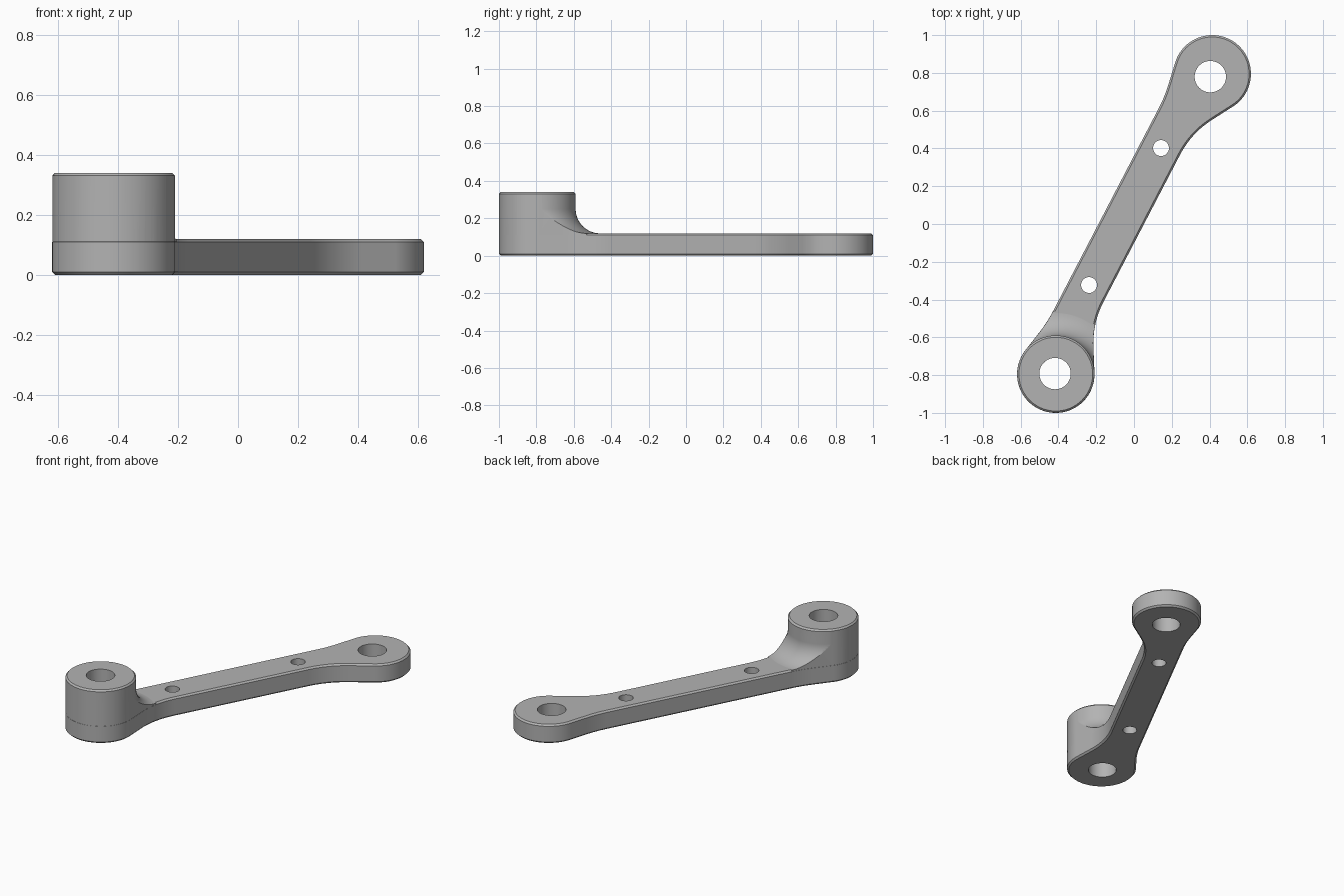
import bpy, bmesh, math
from mathutils import Vector, Matrix

cube = bpy.data.objects.get("Cube")
if cube:
    bpy.data.objects.remove(cube, do_unlink=True)

HUB = Vector((0.414, 0.795))          # far hub; the boss sits opposite
HALF = HUB.length
TURN = Matrix.Rotation(math.atan2(HUB.y, HUB.x), 4, 'Z')
HUB_R, ARM_T, BOSS_T, CHAMFER, FILLET = 0.205, 0.12, 0.34, 0.01, 0.13

metal = bpy.data.materials.new("grey metal")
metal.use_nodes = True
metal.diffuse_color = (0.45, 0.45, 0.45, 1)
metal.node_tree.nodes["Principled BSDF"].inputs["Base Color"].default_value = (0.45, 0.45, 0.45, 1)


def make_object(name, bm):
    bmesh.ops.recalc_face_normals(bm, faces=bm.faces)
    mesh = bpy.data.meshes.new(name)
    bm.to_mesh(mesh)
    bm.free()
    mesh.materials.append(metal)
    ob = bpy.data.objects.new(name, mesh)
    bpy.context.collection.objects.link(ob)
    return ob


def boolean(target, tool, operation):
    mod = target.modifiers.new(operation, 'BOOLEAN')
    mod.operation, mod.object, mod.solver = operation, tool, 'EXACT'
    bpy.context.view_layer.objects.active = target
    bpy.ops.object.modifier_apply(modifier=mod.name)
    bpy.data.objects.remove(tool, do_unlink=True)


def blend(radius, edge, slope, reach, side):
    """Rounded corner where the hub's tangent line meets the arm edge."""
    s, c = math.sin(slope), math.cos(slope)
    corner = Vector(((radius - edge * c) / s, edge))
    a = corner + Vector((reach, 0))
    b = corner + reach * Vector((-c, s))
    pts = []
    for i in range(11):
        t = i / 10
        p = a * (1 - t) ** 2 + corner * 2 * t * (1 - t) + b * t * t
        pts.append(Vector((p.x, p.y * side)))
    return pts


def outline(inset=0.0):
    """Plan of the lever along its own axis, mirrored end to end."""
    r = HUB_R - inset
    left, right = math.radians(10.5), math.radians(30)
    pts = blend(r, 0.167 - inset, left, 0.07, 1)
    start, end = math.pi / 2 - left, 1.5 * math.pi + right
    for i in range(65):
        a = start + (end - start) * i / 64
        pts.append(Vector((r * math.cos(a), r * math.sin(a))))
    pts += reversed(blend(r, 0.047 - inset, right, 0.13, -1))
    near = [(p.x - HALF, p.y) for p in pts]
    far = [(HALF - p.x, p.y) for p in reversed(pts)]
    return near + far


def prism(name, points, bottom, top, chamfer=0.0):
    bm = bmesh.new()
    base = bm.faces.new([bm.verts.new((x, y, bottom)) for x, y in points])
    ext = bmesh.ops.extrude_face_region(bm, geom=[base])
    verts = [g for g in ext['geom'] if isinstance(g, bmesh.types.BMVert)]
    bmesh.ops.translate(bm, verts=verts, vec=(0, 0, top - bottom))
    if chamfer:
        rims = [e for e in bm.edges if abs(e.verts[0].co.z - e.verts[1].co.z) < 1e-5]
        bmesh.ops.bevel(bm, geom=rims, offset=chamfer, segments=1, affect='EDGES')
    bm.transform(TURN)
    return make_object(name, bm)


# Arm plate with both hub ends, chamfered top and bottom
lever = prism("lever_arm", outline(), 0, ARM_T, CHAMFER)

# Tall boss with a concave flare, trimmed to the lever's plan
profile = [(0, 0.06), (HUB_R + FILLET, 0.06)]
for i in range(17):
    a = math.pi / 2 * i / 16
    profile.append((HUB_R + FILLET * (1 - math.sin(a)),
                    ARM_T - 0.0005 + FILLET * (1 - math.cos(a))))
profile += [(HUB_R, BOSS_T - CHAMFER), (HUB_R - CHAMFER, BOSS_T), (0, BOSS_T)]
bm = bmesh.new()
ring = [bm.verts.new((x, 0, z)) for x, z in profile]
edges = [bm.edges.new(pair) for pair in zip(ring, ring[1:])]
bmesh.ops.spin(bm, geom=ring + edges, cent=(0, 0, 0), axis=(0, 0, 1),
               angle=2 * math.pi, steps=96, use_merge=True)
bmesh.ops.remove_doubles(bm, verts=bm.verts, dist=1e-5)
bmesh.ops.translate(bm, verts=bm.verts, vec=(-HUB.x, -HUB.y, 0))
boss = make_object("boss", bm)
boolean(boss, prism("boss_trim", outline(0.0005), 0.03, 0.5), 'INTERSECT')
boolean(lever, boss, 'UNION')

# Two shaft bores and two small pin holes
bm = bmesh.new()
for x, y, r in ((-0.418, -0.792, 0.083), (0.404, 0.78, 0.083),
                (-0.238, -0.323, 0.042), (0.143, 0.402, 0.042)):
    bmesh.ops.create_cone(bm, cap_ends=True, segments=64, radius1=r, radius2=r,
                          depth=2, matrix=Matrix.Translation((x, y, 0)))
boolean(lever, make_object("bores", bm), 'DIFFERENCE')

# Smooth curves, crisp edges
bpy.ops.object.select_all(action='DESELECT')
lever.select_set(True)
bpy.context.view_layer.objects.active = lever
bpy.ops.object.shade_smooth_by_angle(angle=math.radians(25))
weighted = lever.modifiers.new("weighted normals", 'WEIGHTED_NORMAL')
weighted.keep_sharp = True
